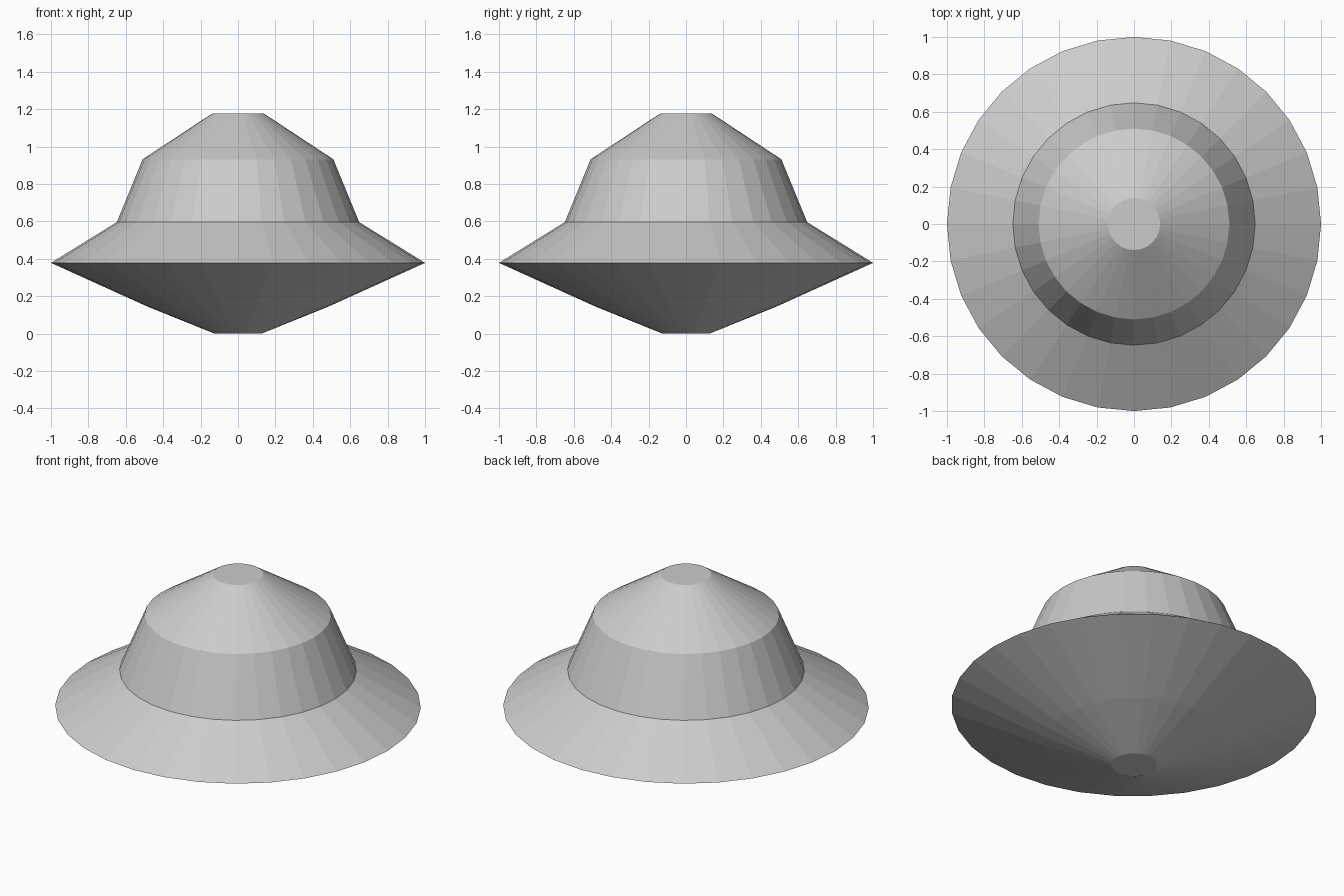
import bpy, bmesh
from math import cos, sin, tau

if "Cube" in bpy.data.objects:
    bpy.data.objects.remove(bpy.data.objects["Cube"])

SIDES = 32


def lathe(name, profile, cap_bottom=False, cap_top=False):
    """Revolve (radius, z) points round the z axis with flat faces."""
    bm = bmesh.new()
    rings = [[bm.verts.new((r * cos(tau * i / SIDES), r * sin(tau * i / SIDES), z))
              for i in range(SIDES)] for r, z in profile]
    for low, high in zip(rings, rings[1:]):
        for i in range(SIDES):
            j = (i + 1) % SIDES
            bm.faces.new((low[i], low[j], high[j], high[i]))
    if cap_bottom:
        bm.faces.new(rings[0][::-1])
    if cap_top:
        bm.faces.new(rings[-1])
    mesh = bpy.data.meshes.new(name)
    bm.to_mesh(mesh)
    bm.free()
    obj = bpy.data.objects.new(name, mesh)
    bpy.context.collection.objects.link(obj)
    return obj


# Wide saucer: shallow bowl below, sloping brim above
lathe("saucer_hull", [(0.126, 0.0), (0.485, 0.145), (1.0, 0.378), (0.648, 0.596)],
      cap_bottom=True)

# Tapered cabin with a flat-topped conical roof
lathe("upper_dome", [(0.648, 0.596), (0.51, 0.932), (0.139, 1.176)], cap_top=True)
